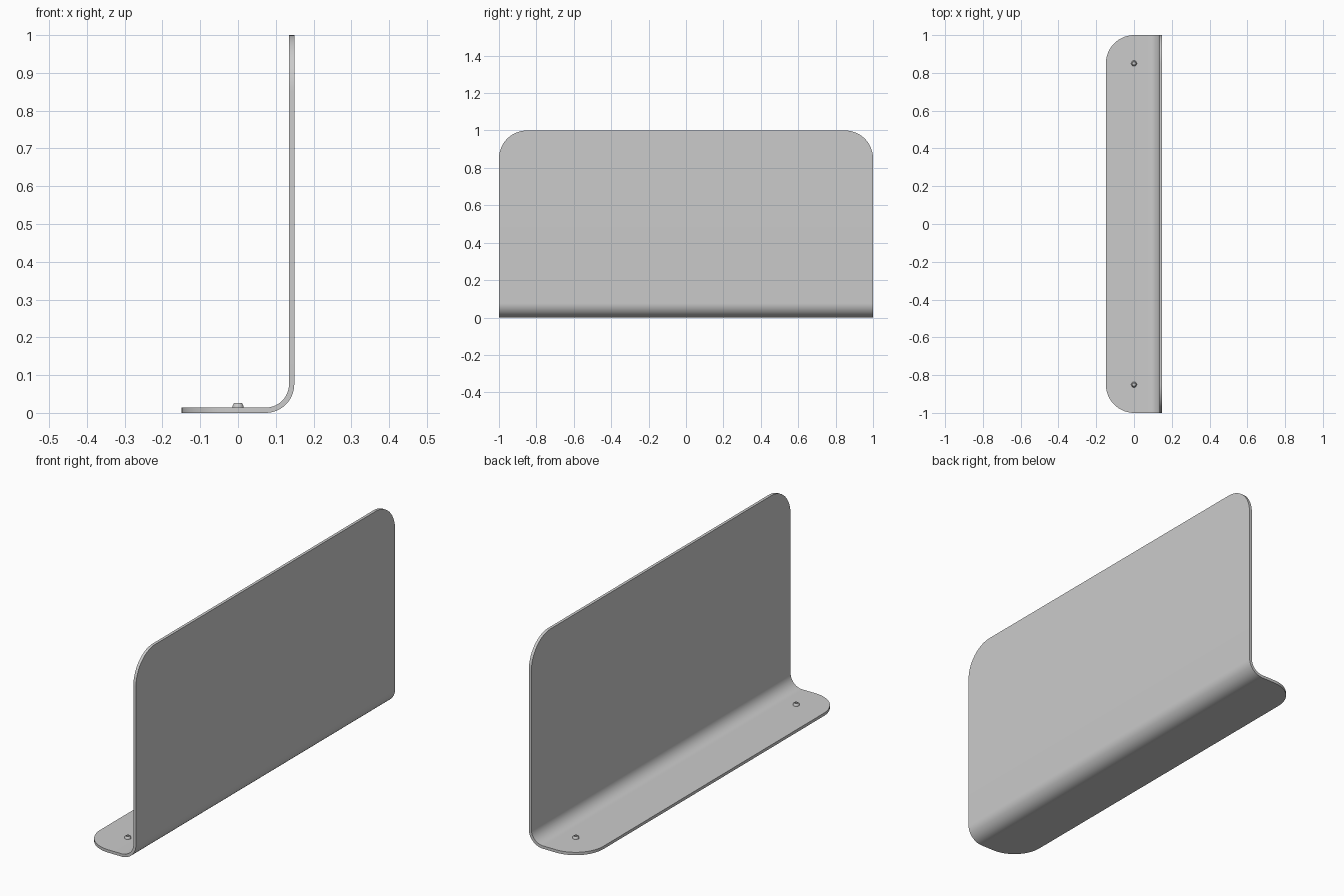
import bpy, bmesh, math

if "Cube" in bpy.data.objects:
    bpy.data.objects.remove(bpy.data.objects["Cube"])

X, T, R, C = 0.149, 0.014, 0.076, 0.15   # half depth, thickness, bend radius, corner radius


def finish(bm, name):
    bmesh.ops.recalc_face_normals(bm, faces=bm.faces)
    mesh = bpy.data.meshes.new(name)
    bm.to_mesh(mesh)
    bm.free()
    ob = bpy.data.objects.new(name, mesh)
    bpy.context.collection.objects.link(ob)
    bpy.context.view_layer.objects.active = ob
    ob.select_set(True)
    bpy.ops.object.shade_smooth_by_angle(angle=math.radians(35))
    ob.select_set(False)
    return ob


# Bent sheet: stations of (outer point, inner point, half width) along the L profile
N = 14
corner = [(C * (1 - math.cos(a)), 1 - C + C * math.sin(a))
          for a in (math.pi / 2 * i / N for i in range(N + 1))]
stations = [((-X + d, 0), (-X + d, T), w) for d, w in corner]
for i in range(N + 1):
    a = math.pi / 2 * i / N
    cx, cz = X - R, R
    s, c = math.sin(a), math.cos(a)
    stations.append(((cx + R * s, cz - R * c),
                     (cx + (R - T) * s, cz - (R - T) * c), 1))
stations += [((X, 1 - d), (X - T, 1 - d), w) for d, w in reversed(corner)]

bm = bmesh.new()
rings = [[bm.verts.new((p[0], y, p[1])) for p, y in
          ((o, -w), (o, w), (i, w), (i, -w))] for o, i, w in stations]
for a, b in zip(rings, rings[1:]):
    for k in range(4):
        j = (k + 1) % 4
        bm.faces.new((a[k], a[j], b[j], b[k]))
bm.faces.new(rings[0])
bm.faces.new(rings[-1])
finish(bm, "bent_panel")

# Screws: lathed button heads with a shallow socket
profile = [(0.015, 0.010), (0.015, 0.017), (0.013, 0.022), (0.010, 0.026),
           (0.007, 0.026), (0.007, 0.018)]
for y, name in ((-0.85, "screw_front"), (0.85, "screw_back")):
    bm = bmesh.new()
    S = 24
    loops = [[bm.verts.new((r * math.cos(2 * math.pi * k / S),
                            y + r * math.sin(2 * math.pi * k / S), z))
              for k in range(S)] for r, z in profile]
    for a, b in zip(loops, loops[1:]):
        for k in range(S):
            j = (k + 1) % S
            bm.faces.new((a[k], a[j], b[j], b[k]))
    bm.faces.new(loops[0])
    bm.faces.new(loops[-1])
    finish(bm, name)
